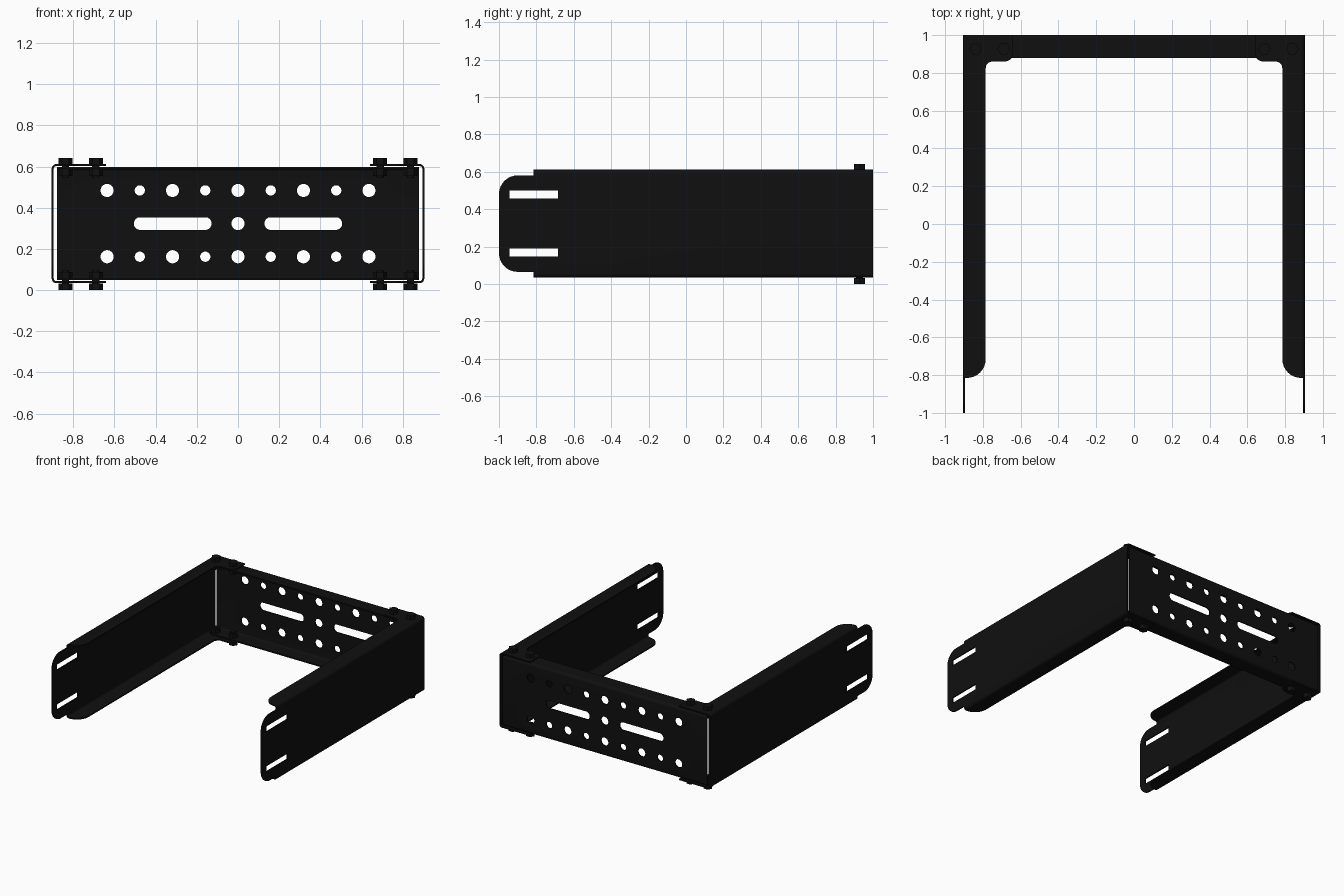
import bpy, bmesh
from math import pi, sin, cos, tan
from mathutils import Vector, Matrix

if "Cube" in bpy.data.objects:
    bpy.data.objects.remove(bpy.data.objects["Cube"])

MID = 0.323      # mid height of the bracket
SHEET = 0.01     # sheet metal thickness
BEND = 0.022     # outer bend radius

black = bpy.data.materials.new("black_metal")
black.diffuse_color = (0.005, 0.005, 0.005, 1)
black.use_nodes = True
black.node_tree.nodes["Principled BSDF"].inputs["Base Color"].default_value = black.diffuse_color


def rounded(points, steps=8):
    """Outline from (u, v, radius) corners, with the corners filleted."""
    out = []
    for i, (u, v, r) in enumerate(points):
        p = Vector((u, v))
        if r == 0:
            out.append(p)
            continue
        a = (Vector(points[i - 1][:2]) - p).normalized()
        b = (Vector(points[(i + 1) % len(points)][:2]) - p).normalized()
        half = a.angle(b) / 2
        centre = p + (a + b).normalized() * (r / sin(half))
        start = p + a * (r / tan(half)) - centre
        end = p + b * (r / tan(half)) - centre
        sweep = start.angle_signed(end)
        for k in range(steps + 1):
            t = -sweep * k / steps
            out.append(centre + Vector((start.x * cos(t) - start.y * sin(t),
                                        start.x * sin(t) + start.y * cos(t))))
    return out


def slot(u, v, length, r, n=24):
    """Round-ended slot; a plain round hole when length is 0."""
    pts = []
    for k in range(n):
        t = 2 * pi * (k + 0.5) / n
        side = length / 2 if cos(t) > 0 else -length / 2
        pts.append(Vector((u + side + r * cos(t), v + r * sin(t))))
    return pts


def flat(depth, H):
    """Unfolded distance from the centre line to a flange edge."""
    return H - BEND + BEND * pi / 2 + depth - BEND


def fold(v, H):
    """Unfolded distance -> (height, inward depth)."""
    s, w = (1 if v >= 0 else -1), abs(v) - (H - BEND)
    if w <= 0:
        return v, 0
    if w < BEND * pi / 2:
        t = w / BEND
        return s * (H - BEND + BEND * sin(t)), BEND * (1 - cos(t))
    return s * H, BEND + w - BEND * pi / 2


def finish(ob):
    ob.data.materials.append(black)
    bpy.ops.object.select_all(action='DESELECT')
    bpy.context.view_layer.objects.active = ob
    ob.select_set(True)
    bpy.ops.object.shade_smooth_by_angle(angle=pi / 6)


def bent_sheet(name, loops, H, place, flip):
    """Fill a flat pattern with holes, fold both flanges, give it thickness."""
    bm = bmesh.new()
    for loop in loops:
        vs = [bm.verts.new((p.x, p.y, 0)) for p in loop]
        for i in range(len(vs)):
            bm.edges.new((vs[i - 1], vs[i]))
    bmesh.ops.triangle_fill(bm, use_beauty=True, edges=bm.edges[:], normal=(0, 0, 1))
    bm.normal_update()
    for f in bm.faces:
        if (f.normal.z < 0) != flip:
            f.normal_flip()
    for s in (-1, 1):
        for k in range(6):
            v = s * (H - BEND + BEND * pi / 2 * k / 5)
            bmesh.ops.bisect_plane(bm, geom=bm.verts[:] + bm.edges[:] + bm.faces[:],
                                   plane_co=(0, v, 0), plane_no=(0, 1, 0), dist=1e-5)
    for vert in bm.verts:
        h, d = fold(vert.co.y, H)
        vert.co = place(vert.co.x, MID + h, d)
    me = bpy.data.meshes.new(name)
    bm.to_mesh(me)
    bm.free()
    ob = bpy.data.objects.new(name, me)
    bpy.context.collection.objects.link(ob)
    mod = ob.modifiers.new("thickness", 'SOLIDIFY')
    mod.thickness = SHEET
    mod.offset = -1
    bpy.context.view_layer.objects.active = ob
    bpy.ops.object.modifier_apply(modifier=mod.name)
    finish(ob)


# Side arms: front tongue with two slots, flanges, and corner tabs at the back
H = 0.289
edge, tab = flat(0.12, H), flat(0.265, H)
top = [(-1, 0.258, 0.1), (-0.815, 0.258, 0), (-0.815, edge, 0.1),
       (0.86, edge, 0.035), (0.86, tab, 0.045), (1, tab, 0)]
outline = rounded(top + [(u, -v, r) for u, v, r in reversed(top)])
slots = [[Vector((u, s * 0.155 + v)) for u, v in
          ((-0.945, -0.022), (-0.685, -0.022), (-0.685, 0.022), (-0.945, 0.022))]
         for s in (-1, 1)]
for side, name in ((1, "right_arm"), (-1, "left_arm")):
    bent_sheet(name, [outline] + slots, H,
               lambda y, z, d, s=side: (s * (0.905 - d), y, z), side < 0)

# Back panel with rows of holes and two long slots
H = 0.275
edge = flat(0.12, H)
outline = rounded([(-0.88, -edge, 0.05), (0.88, -edge, 0.05),
                   (0.88, edge, 0.05), (-0.88, edge, 0.05)])
holes = [slot(0, 0, 0, 0.032)] + [slot(s * 0.317, 0, 0.316, 0.031) for s in (-1, 1)]
for i in range(-4, 5):
    for v in (-0.161, 0.161):
        holes.append(slot(i * 0.159, v, 0, 0.025 if i % 2 else 0.032))
bent_sheet("back_panel", [outline] + holes, H, lambda x, z, d: (x, 1 - d, z), True)

# Corner bolts: hex head outside, shank through the flanges, hex nut inside
for sx, xname in ((-1, "left"), (1, "right")):
    for sz, zname in ((-1, "lower"), (1, "upper")):
        for x, pos in ((0.838, "outer"), (0.69, "inner")):
            bm = bmesh.new()
            for r, lo, hi, n in ((0.034, 0.288, 0.321, 6), (0.018, 0.225, 0.3, 16),
                                 (0.034, 0.232, 0.266, 6)):
                bmesh.ops.create_cone(
                    bm, cap_ends=True, segments=n, radius1=r, radius2=r, depth=hi - lo,
                    matrix=Matrix.Translation((sx * x, 0.927, MID - 0.002 + sz * (lo + hi) / 2))
                    @ Matrix.Rotation(pi / 2, 4, 'Z'))
            me = bpy.data.meshes.new("bolt")
            bm.to_mesh(me)
            bm.free()
            ob = bpy.data.objects.new(f"{xname}_{zname}_{pos}_bolt", me)
            bpy.context.collection.objects.link(ob)
            finish(ob)
